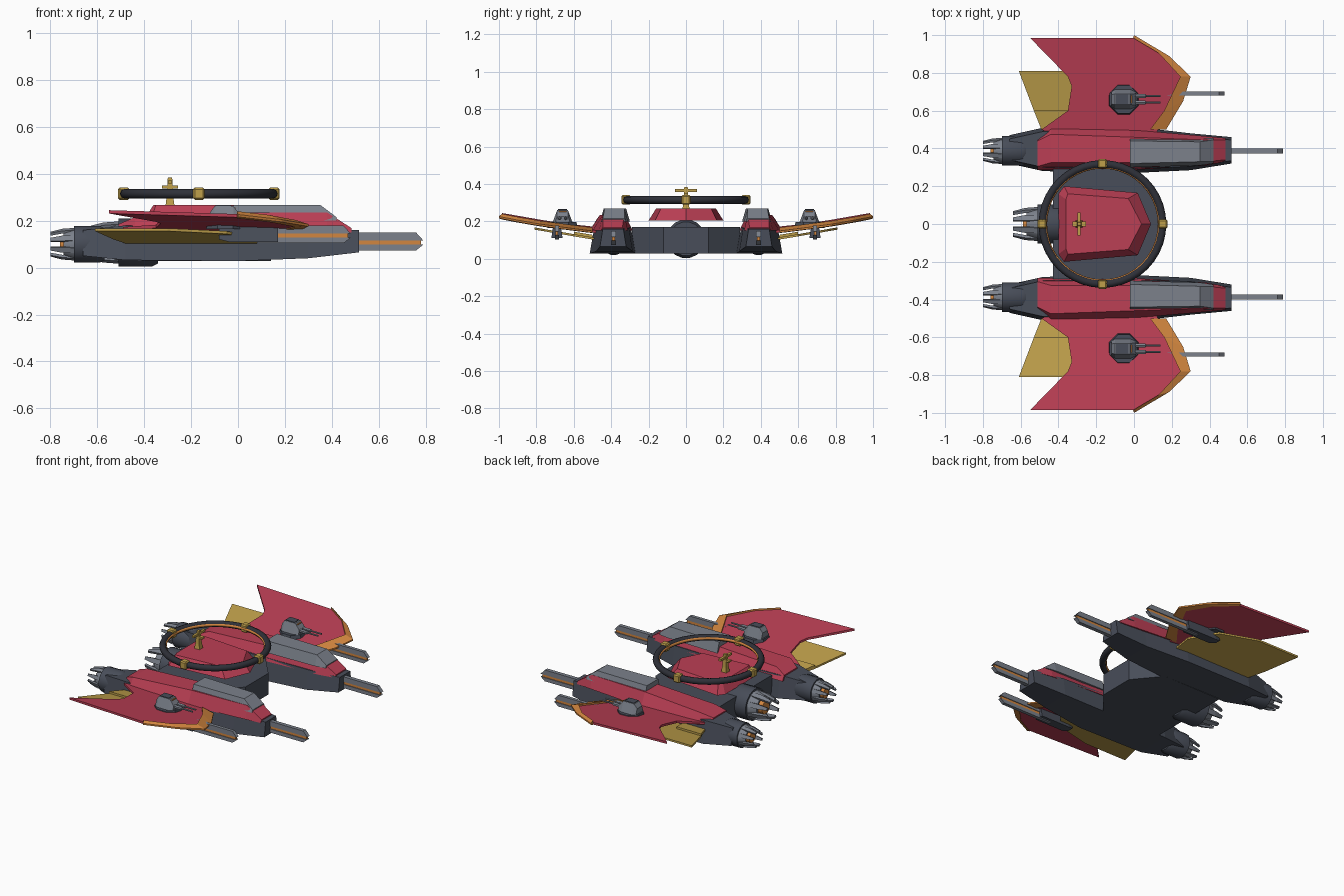
import bpy, bmesh, math
from mathutils import Vector, Matrix

if "Cube" in bpy.data.objects:
    bpy.data.objects.remove(bpy.data.objects["Cube"])


def material(name, rgb):
    m = bpy.data.materials.new(name)
    m.use_nodes = True
    m.diffuse_color = (*rgb, 1)
    m.node_tree.nodes["Principled BSDF"].inputs["Base Color"].default_value = (*rgb, 1)
    return m


RED = material("crimson", (.5, .05, .09))
DARK = material("slate", (.065, .075, .1))
BLACK = material("charcoal", (.028, .03, .04))
GREY = material("steel", (.2, .22, .26))
ORANGE = material("orange", (.65, .24, .05))
GOLD = material("gold", (.52, .35, .07))


def finish(name, bm, mat, mirror=False):
    bmesh.ops.recalc_face_normals(bm, faces=bm.faces)
    me = bpy.data.meshes.new(name)
    bm.to_mesh(me)
    bm.free()
    ob = bpy.data.objects.new(name, me)
    bpy.context.collection.objects.link(ob)
    me.materials.append(mat)
    if mirror:
        mod = ob.modifiers.new("mirror", 'MIRROR')
        mod.use_axis = (False, True, False)
    return ob


def add_loft(bm, rings):
    """Skin a list of equal-length point rings and cap both ends."""
    vs = [[bm.verts.new(p) for p in ring] for ring in rings]
    for a, b in zip(vs, vs[1:]):
        for i in range(len(a)):
            j = (i + 1) % len(a)
            bm.faces.new((a[i], a[j], b[j], b[i]))
    bm.faces.new(vs[0])
    bm.faces.new(vs[-1])


def loft(name, rings, mat, mirror=False):
    bm = bmesh.new()
    add_loft(bm, rings)
    return finish(name, bm, mat, mirror)


def trapezoids(rows):
    """Rows of x, inner y, outer y, bottom z, top z, top inset."""
    return [[(x, a, zb), (x, b, zb), (x, b - i, zt), (x, a + i, zt)]
            for x, a, b, zb, zt, i in rows]


def plate(name, outline, height, thick, mat, mirror=False):
    """Flat panel whose top follows height(x, y)."""
    rings = [[(x, y, height(x, y) - d) for x, y in outline] for d in (0, thick)]
    return loft(name, rings, mat, mirror)


def box(name, x, y, z, mat, mirror=False):
    return loft(name, trapezoids([(x[0], *y, *z, 0), (x[1], *y, *z, 0)]), mat, mirror)


def circle_x(x, r, y, z, n=16):
    return [(x, y + r * math.cos(math.tau * (k + .5) / n),
             z + r * math.sin(math.tau * (k + .5) / n)) for k in range(n)]


# Twin side hulls, red upper shells and grey covers
loft("side_hull", trapezoids([
    (-.66, .32, .47, .05, .16, .02), (-.48, .28, .51, .032, .18, .02),
    (0, .27, .515, .028, .17, .025), (.3, .285, .48, .04, .165, .02),
    (.515, .32, .46, .065, .16, .015)]), DARK, True)
loft("hull_shell", trapezoids([
    (-.51, .285, .46, .15, .185, .02), (-.44, .285, .515, .15, .215, .04),
    (-.02, .285, .5, .15, .235, .04), (.38, .31, .465, .15, .235, .02),
    (.485, .33, .455, .15, .168, .01)]), RED, True)
loft("hull_cover", trapezoids([
    (-.02, .3, .46, .2, .268, .02), (.35, .31, .455, .2, .268, .02),
    (.42, .32, .455, .2, .215, .01)]), GREY, True)

# Centre body and canopy
body = [(-.43, -.29), (0, -.29), (.14, -.12), (.14, .12), (0, .29), (-.43, .29)]
plate("centre_body", body, lambda x, y: .17, .142, DARK)
low = [(-.4, -.16), (-.37, -.2), (.02, -.165), (.09, 0), (.02, .165), (-.37, .2), (-.4, .16)]
high = [(-.36, -.13), (-.35, -.16), (-.03, -.135), (.04, 0), (-.03, .135), (-.35, .16), (-.36, .13)]
loft("canopy", [[(x, y, .205) for x, y in low], [(x, y, .268) for x, y in high]], RED)


# Engines: drum, collar, glowing nozzle and claw ring
def engine(name, x, y, z, s, mirror):
    def tube(part, profile, mat):
        ob = loft(name + part, [circle_x(x + a * s, r * s, y, z) for a, r in profile], mat, mirror)
        ob.data.shade_smooth()
        ob.data.set_sharp_from_angle(angle=math.radians(35))
    tube("_drum", [(.13, .07), (.11, .08), (0, .08)], DARK)
    tube("_collar", [(0, .07), (-.045, .055), (-.045, .045), (-.01, .04)], GREY)
    tube("_nozzle", [(0, .035), (-.06, .032)], ORANGE)
    bm = bmesh.new()
    for k in range(8):
        t = math.tau * (k + .5) / 8
        rot = Matrix.Rotation(t, 3, 'X')
        rings = []
        for a, r, w in ((0, .066, .012), (-.05, .062, .012), (-.1, .05, .007)):
            pts = [(-w, r - .008), (w, r - .008), (w, r + .004), (-w, r + .004)]
            rings.append([rot @ Vector((a * s, u * s, v * s)) + Vector((x, y, z)) for u, v in pts])
        add_loft(bm, rings)
    finish(name + "_claws", bm, GREY, mirror)


engine("side_engine", -.7, .387, .1, 1, True)
engine("centre_engine", -.51, 0, .107, 1.3, False)
loft("engine_front_disc", [circle_x(-.372, .1, 0, .107), circle_x(-.355, .095, 0, .107)], ORANGE)


# Wings with lower gold flaps and orange leading edges
def wing_z(x, y):
    return .158 + .145 * (y - .5) - .03 * x


plate("wing", [(-.49, .5), (-.35, .6), (-.33, .73), (-.35, .78), (-.55, .985), (0, .985),
               (.13, .91), (.25, .78), (.24, .74), (.16, .6), (.12, .48), (-.45, .48)],
      wing_z, .014, RED, True)
plate("wing_flap", [(-.48, .5), (-.53, .6), (-.61, .81), (-.3, .81), (-.05, .74), (.08, .6), (.08, .48)],
      lambda x, y: .115 + .17 * (y - .5), .012, GOLD, True)
plate("wing_flap_hinge", [(-.49, .5), (-.53, .6), (-.35, .6), (-.33, .5)],
      lambda x, y: .128 + .17 * (y - .5), .015, GOLD, True)
outer = [(0, 1), (.185, .89), (.3, .78), (.26, .65), (.17, .5)]
inner = [(-.005, .985), (.13, .905), (.245, .78), (.16, .6), (.085, .5)]
loft("wing_leading_edge", [
    [(*o, wing_z(*o) - .004), (*i, wing_z(*i) + .012), (*i, wing_z(*i) - .018), (*o, wing_z(*o) - .014)]
    for o, i in zip(outer, inner)], ORANGE, True)


# Rail guns: two steel rails with slanted tips around an orange core
def rail_gun(name, x0, x1, y, z, w):
    for part, near, far in (("_upper_rail", .004, .037), ("_lower_rail", -.014, -.038)):
        rings = [[(x, v, z + h) for x, h in
                  ((x0, near), (x1, near), (x1 - .03, far), (x0, far))] for v in (y - w, y + w)]
        loft(name + part, rings, GREY, True)
    box(name + "_core", (x0, x1 - .01), (y - w * .6, y + w * .6), (z - .014, z + .004), ORANGE, True)


rail_gun("hull_gun", .49, .79, .387, .112, .013)
rail_gun("wing_gun", .08, .48, .69, .142, .011)
loft("wing_gun_mount", trapezoids([(-.08, .67, .71, .12, .17, .005), (-.04, .66, .72, .11, .18, .01),
                                   (.17, .66, .72, .11, .175, .01)]), DARK, True)


# Wing turrets
def ring_z(z, r, cx=-.055, cy=.66, n=8):
    return [(cx + r * math.cos(math.tau * (k + .5) / n),
             cy + r * math.sin(math.tau * (k + .5) / n), z) for k in range(n)]


loft("turret_base", [ring_z(.165, .088), ring_z(.198, .08)], DARK, True)
loft("turret_head", trapezoids([(-.12, .62, .7, .195, .235, .015), (-.1, .607, .713, .195, .262, .025),
                                (-.02, .607, .713, .195, .262, .025), (.01, .62, .7, .195, .225, .01)]),
     GREY, True)
box("turret_hatch", (-.095, -.03), (.635, .685), (.26, .266), DARK, True)
box("turret_sight", (-.024, -.01), (.64, .68), (.235, .256), ORANGE, True)
for label, y in (("inner", .643), ("outer", .677)):
    loft("turret_barrel_" + label, [circle_x(x, r, y, .218, 6) for x, r in
                                    ((0, .012), (.06, .012), (.065, .006), (.14, .006))], GREY, True)

# Floating ring with orange inner band, gold clamps and mast
CENTRE = Vector((-.167, 0, .315))


def torus(name, major, minor, mat):
    bpy.ops.mesh.primitive_torus_add(location=CENTRE, major_radius=major, minor_radius=minor,
                                     major_segments=40, minor_segments=8)
    ob = bpy.context.object
    ob.name = name
    ob.data.materials.append(mat)
    ob.data.shade_smooth()


torus("ring", .317, .021, BLACK)
torus("ring_inner_band", .302, .009, ORANGE)
for k, label in enumerate(("front", "left", "back", "right")):
    c = CENTRE + Matrix.Rotation(k * math.pi / 2, 3, 'Z') @ Vector((.32, 0, 0))
    clamp = box("ring_clamp_" + label, (c.x - .024, c.x + .024), (c.y - .024, c.y + .024),
                (c.z - .026, c.z + .026), GOLD)
    clamp.modifiers.new("bevel", 'BEVEL').width = .007
loft("mast", [ring_z(.26, .028, -.29, 0, 4), ring_z(.3, .02, -.29, 0, 4), ring_z(.385, .013, -.29, 0, 4)], GOLD)
box("mast_crossbar", (-.298, -.282), (-.06, .06), (.358, .372), GOLD)
box("mast_arm", (-.325, -.255), (-.012, .012), (.338, .35), GOLD)
